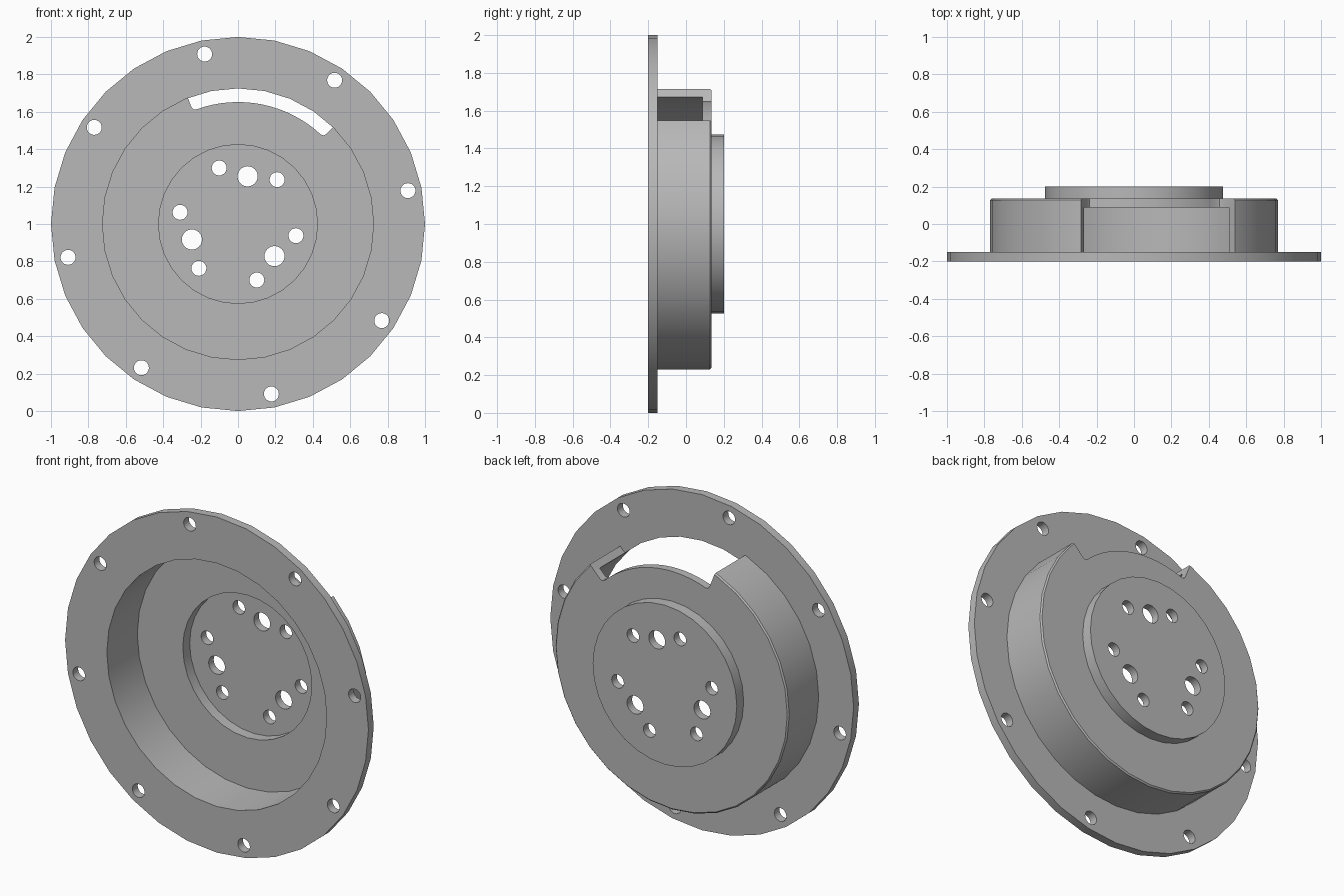
import bpy, bmesh
from math import sin, cos, pi, radians
from mathutils import Matrix, Vector

old = bpy.data.objects.get("Cube")
if old:
    bpy.data.objects.remove(old, do_unlink=True)

AXIS_Z = 1.0       # height of the centre line
TILT = 78.6        # direction of the symmetry axis of holes and notch, degrees

grey = bpy.data.materials.new("metal_grey")
GREY = (0.48, 0.48, 0.48, 1)
grey.diffuse_color = GREY
grey.use_nodes = True
grey.node_tree.nodes["Principled BSDF"].inputs["Base Color"].default_value = GREY


def polar(r, deg):
    """Point (x, z) around the centre line."""
    return r * cos(radians(deg)), AXIS_Z + r * sin(radians(deg))


def make_object(name, bm):
    bmesh.ops.recalc_face_normals(bm, faces=bm.faces)
    mesh = bpy.data.meshes.new(name)
    bm.to_mesh(mesh)
    bm.free()
    mesh.materials.append(grey)
    obj = bpy.data.objects.new(name, mesh)
    bpy.context.collection.objects.link(obj)
    return obj


def lathe(name, profile, closed, steps=32):
    """Spin a (radius, y) profile around the centre line."""
    bm = bmesh.new()
    verts = [bm.verts.new((0, y, AXIS_Z + r)) for r, y in profile]
    pairs = list(zip(verts, verts[1:]))
    if closed:
        pairs.append((verts[-1], verts[0]))
    edges = [bm.edges.new(p) for p in pairs]
    bmesh.ops.spin(bm, geom=verts + edges, cent=(0, 0, AXIS_Z), axis=(0, 1, 0),
                   angle=2 * pi, steps=steps, use_merge=True)
    bmesh.ops.remove_doubles(bm, verts=bm.verts, dist=0.0005)
    return make_object(name, bm)


def add_prism(bm, outline, y0=-0.4, y1=0.4):
    """Extrude an (x, z) outline along y."""
    face = bm.faces.new([bm.verts.new((x, y0, z)) for x, z in outline])
    out = bmesh.ops.extrude_face_region(bm, geom=[face])["geom"]
    moved = [v for v in out if isinstance(v, bmesh.types.BMVert)]
    bmesh.ops.translate(bm, verts=moved, vec=(0, y1 - y0, 0))


def add_hole_ring(bm, count, ring_radius, hole_radius, start, sides=24):
    for i in range(count):
        cx, cz = polar(ring_radius, start + i * 360 / count)
        add_prism(bm, [(cx + hole_radius * cos(2 * pi * k / sides),
                        cz + hole_radius * sin(2 * pi * k / sides))
                       for k in range(sides)])


def cut(target, bm):
    cutter = make_object(target.name + "_cutter", bm)
    cutter.hide_render = True
    mod = target.modifiers.new("cut", 'BOOLEAN')
    mod.operation = 'DIFFERENCE'
    mod.solver = 'EXACT'
    mod.object = cutter
    bpy.ops.object.select_all(action='DESELECT')
    bpy.context.view_layer.objects.active = target
    target.select_set(True)
    bpy.ops.object.modifier_apply(modifier=mod.name)
    bpy.data.objects.remove(cutter, do_unlink=True)
    bpy.ops.object.shade_smooth_by_angle(angle=radians(30))


# Flange: thin ring with eight bolt holes
flange = lathe("flange", [(0.725, -0.2), (1, -0.2), (1, -0.15), (0.725, -0.15)], True)
bm = bmesh.new()
add_hole_ring(bm, 8, 0.926, 0.04, TILT + 22.5)
cut(flange, bm)

# Drum: hollow cup with a chamfered rim and a raised round boss
drum = lathe("drum", [
    (0, 0.152), (0.425, 0.152), (0.425, 0.087), (0.725, 0.087), (0.725, -0.15),
    (0.77, -0.15), (0.77, 0.127), (0.762, 0.135), (0.475, 0.135),
    (0.475, 0.2), (0, 0.2)], False)
bm = bmesh.new()
add_hole_ring(bm, 6, 0.316, 0.04, TILT + 30)
add_hole_ring(bm, 3, 0.26, 0.054, TILT)

# Notch through the drum wall, with rounded inner corners
HALF, INNER, OUTER, N = 33.1, 0.652, 0.88, 16
corner = [(0.672, HALF), (0.658, HALF - 0.5)]
notch = [polar(r, TILT - a) for r, a in corner]
inner_half = HALF - 1.8
notch += [polar(INNER, TILT + inner_half * (2 * i / N - 1)) for i in range(N + 1)]
notch += [polar(r, TILT + a) for r, a in reversed(corner)]
notch += [polar(OUTER, TILT + HALF * (1 - 2 * i / N)) for i in range(N + 1)]
add_prism(bm, notch)
cut(drum, bm)
